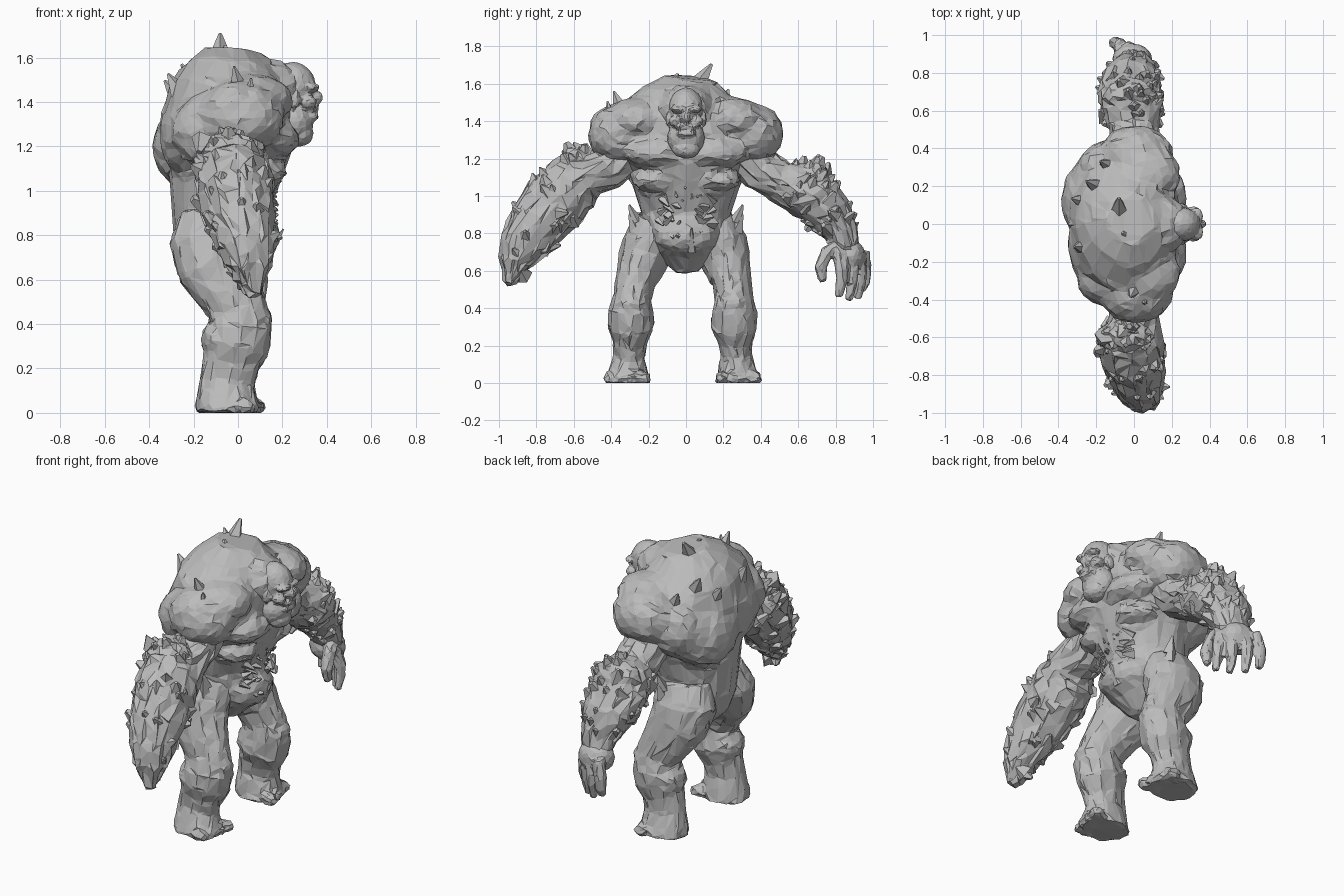
import bpy, bmesh, math, random
from mathutils import Vector, Matrix

random.seed(7)
cube = bpy.data.objects.get("Cube")
if cube:
    bpy.data.objects.remove(cube)

stone = bpy.data.materials.new("grey stone")
stone.use_nodes = True
GREY = (0.5, 0.5, 0.5, 1)
stone.diffuse_color = GREY
stone.node_tree.nodes["Principled BSDF"].inputs["Base Color"].default_value = GREY


def loft(bm, rings, sides=12):
    """Closed tube through rings of (x, y, z, width along x, other width)."""
    pts = [Vector(r[:3]) for r in rings]
    loops = []
    for i, r in enumerate(rings):
        t = (pts[min(i + 1, len(pts) - 1)] - pts[max(i - 1, 0)]).normalized()
        u = (Vector((1, 0, 0)) - t * t.x).normalized()
        v = t.cross(u)
        loops.append([bm.verts.new(pts[i] + u * r[3] * math.cos(a) + v * r[4] * math.sin(a))
                      for a in (math.tau * k / sides for k in range(sides))])
    for a, b in zip(loops, loops[1:]):
        for k in range(sides):
            n = (k + 1) % sides
            bm.faces.new((a[k], a[n], b[n], b[k]))
    bm.faces.new(loops[0][::-1])
    bm.faces.new(loops[-1])


def blob(bm, centre, radii):
    m = Matrix.Translation(centre) @ Matrix.Diagonal((*radii, 1))
    bmesh.ops.create_icosphere(bm, subdivisions=3, radius=1, matrix=m)


def spike(bm, base, direction, radius, height, sides=5, tip=0.12):
    d = Vector(direction).normalized()
    m = Matrix.Translation(Vector(base) + d * height * 0.4) @ d.to_track_quat('Z', 'Y').to_matrix().to_4x4()
    bmesh.ops.create_cone(bm, cap_ends=True, segments=sides, radius1=radius,
                          radius2=radius * tip, depth=height, matrix=m)


def finish(bm, name):
    bmesh.ops.recalc_face_normals(bm, faces=bm.faces)
    me = bpy.data.meshes.new(name)
    bm.to_mesh(me)
    bm.free()
    ob = bpy.data.objects.new(name, me)
    bpy.context.collection.objects.link(ob)
    me.materials.append(stone)
    return ob


def sculpt(bm, name, voxel, ratio, rough, blend):
    """Fuse and blend the shapes, then reduce to rough chiselled facets."""
    ob = finish(bm, name)
    rm = ob.modifiers.new("fuse", 'REMESH')
    rm.mode, rm.voxel_size = 'VOXEL', voxel
    soft = ob.modifiers.new("blend", 'SMOOTH')
    soft.factor, soft.iterations = 0.5, blend
    ob.modifiers.new("facets", 'DECIMATE').ratio = ratio
    dg = bpy.context.evaluated_depsgraph_get()
    me = bpy.data.meshes.new_from_object(ob.evaluated_get(dg))
    ob.modifiers.clear()
    ob.data = me
    for v in me.vertices:
        v.co += Vector([random.uniform(-rough, rough) for _ in range(3)])
        v.co.z = max(v.co.z, 0)
    for p in me.polygons:
        p.use_smooth = False
        p.material_index = 0
    me.materials.clear()
    me.materials.append(stone)
    return ob


def scatter(ob, name, count, rule, lean, size):
    """Grow low leaning rock shards from random faces that pass the rule."""
    bm = bmesh.new()
    faces = [p for p in ob.data.polygons if rule(p.center)]
    for p in random.sample(faces, min(count, len(faces))):
        s = size * random.uniform(0.6, 1.25)
        spike(bm, p.center - p.normal * s * .4, p.normal + Vector(lean), s * 0.7, s,
              random.choice((4, 5)), random.uniform(.05, .3))
    return finish(bm, name)


# Torso: hunched barrel with shoulders, chest, folds and a broad back
bm = bmesh.new()
loft(bm, [(-.08, 0, .59, .09, .06), (-.08, 0, .68, .18, .16), (-.08, 0, .8, .21, .24),
          (-.08, 0, .92, .22, .245), (-.06, 0, 1.05, .25, .285), (-.05, 0, 1.18, .29, .35),
          (-.05, 0, 1.32, .3, .4), (-.03, 0, 1.45, .28, .36), (-.02, .02, 1.55, .22, .25),
          (-.01, .03, 1.63, .13, .13)], 16)
for s in (-1, 1):
    blob(bm, (.01, s * .36, 1.33), (.2, .165, .165))
    blob(bm, (.06, s * .26, 1.41), (.19, .16, .12))
    blob(bm, (.15, s * .15, 1.23), (.13, .18, .085))
    blob(bm, (.11, s * .16, 1.08), (.11, .13, .06))
    blob(bm, (-.12, s * .3, 1.27), (.18, .14, .17))
blob(bm, (-.22, .13, 1.2), (.165, .22, .19))
blob(bm, (-.2, -.1, 1.25), (.15, .24, .2))
blob(bm, (.05, 0, .79), (.14, .18, .12))
blob(bm, (.13, 0, 1.47), (.17, .15, .125))
sculpt(bm, "torso", .018, .12, .006, 8)

# Ragged flesh and teeth across the belly
bm = bmesh.new()
for k in range(30):
    a, f = 2.4 * k, math.sqrt((k + 8) / 38)
    y, z = .17 * f * math.cos(a), .91 + .14 * f * math.sin(a)
    spike(bm, (.13, y, z), (.8, -.7 * math.cos(a), random.uniform(-.8, .8)),
          random.uniform(.018, .035), random.uniform(.05, .08), 4, .25)
for s in (-1, 1):
    for z in (.82, .87):
        spike(bm, (-.03, s * .27, z), (.1, s * .4, 1), .04, .1, 4)
spike(bm, (.14, .03, .72), (.6, 0, 1), .03, .14, 5)
finish(bm, "belly_teeth")

# Back spikes
bm = bmesh.new()
for base, d, r, h in (((-.08, .05, 1.57), (0, .65, 1), .07, .18), ((-.04, -.07, 1.59), (-.3, .4, 1), .055, .08),
                      ((-.2, .2, 1.48), (-.6, .3, 1), .05, .12), ((-.27, -.12, 1.45), (-.6, 0, 1), .05, .1),
                      ((-.27, .12, 1.42), (-.8, .2, 1), .05, .11), ((0, -.35, 1.47), (-.2, -.4, 1), .045, .11),
                      ((.05, -.4, 1.41), (.1, -.2, 1), .04, .11), ((-.14, .31, 1.42), (-.5, .3, 1), .045, .1)):
    spike(bm, base, d, r, h)
finish(bm, "back_spikes")

# Head: skull, heavy brow, cheeks, nose and square jaw
bm = bmesh.new()
blob(bm, (.245, 0, 1.47), (.105, .092, .11))
blob(bm, (.25, 0, 1.31), (.09, .1, .1))
blob(bm, (.28, 0, 1.255), (.06, .075, .055))
blob(bm, (.35, 0, 1.42), (.035, .024, .032))
blob(bm, (.335, 0, 1.335), (.03, .055, .02))
blob(bm, (.33, 0, 1.37), (.035, .06, .016))
for s in (-1, 1):
    blob(bm, (.33, s * .04, 1.465), (.036, .048, .02))
    blob(bm, (.315, s * .06, 1.4), (.04, .033, .03))
    blob(bm, (.25, s * .095, 1.41), (.03, .014, .04))
sculpt(bm, "head", .009, .16, .002, 2)
bm = bmesh.new()
for s in (-1, 1):
    spike(bm, (.35, s * .035, 1.335), (.3, 0, 1), .011, .045, 5)
finish(bm, "tusks")

# Legs: heavy thigh, knee, bulging shin, narrow ankle, broad foot with toes
for s, name, out in ((-1, "club_side", .035), (1, "hand_side", 0)):
    bm = bmesh.new()
    rings = [(-.1, .15, .88, .16, .11), (-.12, .18, .76, .19, .145), (-.1, .215, .65, .175, .135),
             (-.045, .245, .55, .15, .11), (0, .255, .46, .135, .1), (.01, .26, .38, .145, .12),
             (-.005, .26, .3, .145, .125), (-.035, .265, .22, .13, .09), (-.05, .268, .14, .125, .082),
             (-.05, .275, .06, .14, .11), (-.05, .278, 0, .145, .125)]
    loft(bm, [(x, s * (y + out * min(1, (.9 - z) * 2)), z, a, b) for x, y, z, a, b in rings])
    blob(bm, (.06, s * (.255 + out), .42), (.095, .09, .075))
    blob(bm, (-.08, s * (.26 + out), .33), (.085, .1, .09))
    for k in range(4):
        blob(bm, (.075 - .014 * k, s * (.19 + .06 * k + out), .025), (.05, .036, .036))
    sculpt(bm, name + "_leg", .014, .1, .006, 4)

# Club arm: upper arm swelling into a tapering rock mass
bm = bmesh.new()
loft(bm, [(0, -.3, 1.26, .13, .12), (0, -.42, 1.15, .13, .12), (0, -.53, 1.11, .14, .12),
          (-.02, -.6, 1.07, .175, .165), (-.01, -.69, .98, .175, .175), (.01, -.79, .86, .155, .16),
          (.035, -.87, .74, .125, .13), (.055, -.92, .64, .09, .085), (.07, -.94, .53, .035, .03)])
blob(bm, (-.04, -.59, 1.17), (.13, .09, .09))
club = sculpt(bm, "club_arm", .016, .11, .012, 2)
scatter(club, "club_shards", 50, lambda c: -.92 < c.y < -.52, (0, -.3, .6), .07)

# Hand arm: upper arm and rocky forearm
bm = bmesh.new()
loft(bm, [(0, .3, 1.26, .13, .12), (0, .4, 1.14, .13, .12), (0, .5, 1.08, .13, .11),
          (-.01, .6, 1.04, .17, .14), (-.02, .69, .99, .175, .14), (-.02, .77, .9, .15, .125),
          (0, .83, .8, .115, .09), (0, .86, .71, .09, .075)])
blob(bm, (-.02, .68, 1.1), (.14, .09, .09))
arm = sculpt(bm, "hand_arm", .016, .11, .01, 2)
scatter(arm, "hand_arm_shards", 42, lambda c: c.y > .52 and c.z > .78, (0, .3, .7), .07)

# Hand: palm, four hanging fingers and thumb
bm = bmesh.new()
blob(bm, (-.01, .87, .68), (.105, .088, .09))
for x, y, w in ((.1, .81, .46), (.045, .865, .44), (-.025, .91, .45), (-.1, .935, .49)):
    loft(bm, [(x * .7, y + .01, .7, .04, .04), (x, y + .025, .6, .036, .035),
              (x, y + .022, .54, .032, .031), (x, y + .005, w, .02, .02)], 7)
loft(bm, [(.05, .82, .73, .045, .045), (.08, .755, .7, .04, .038), (.09, .72, .62, .036, .036),
          (.09, .73, .54, .022, .022)], 7)
sculpt(bm, "hand", .011, .16, .003, 1)
